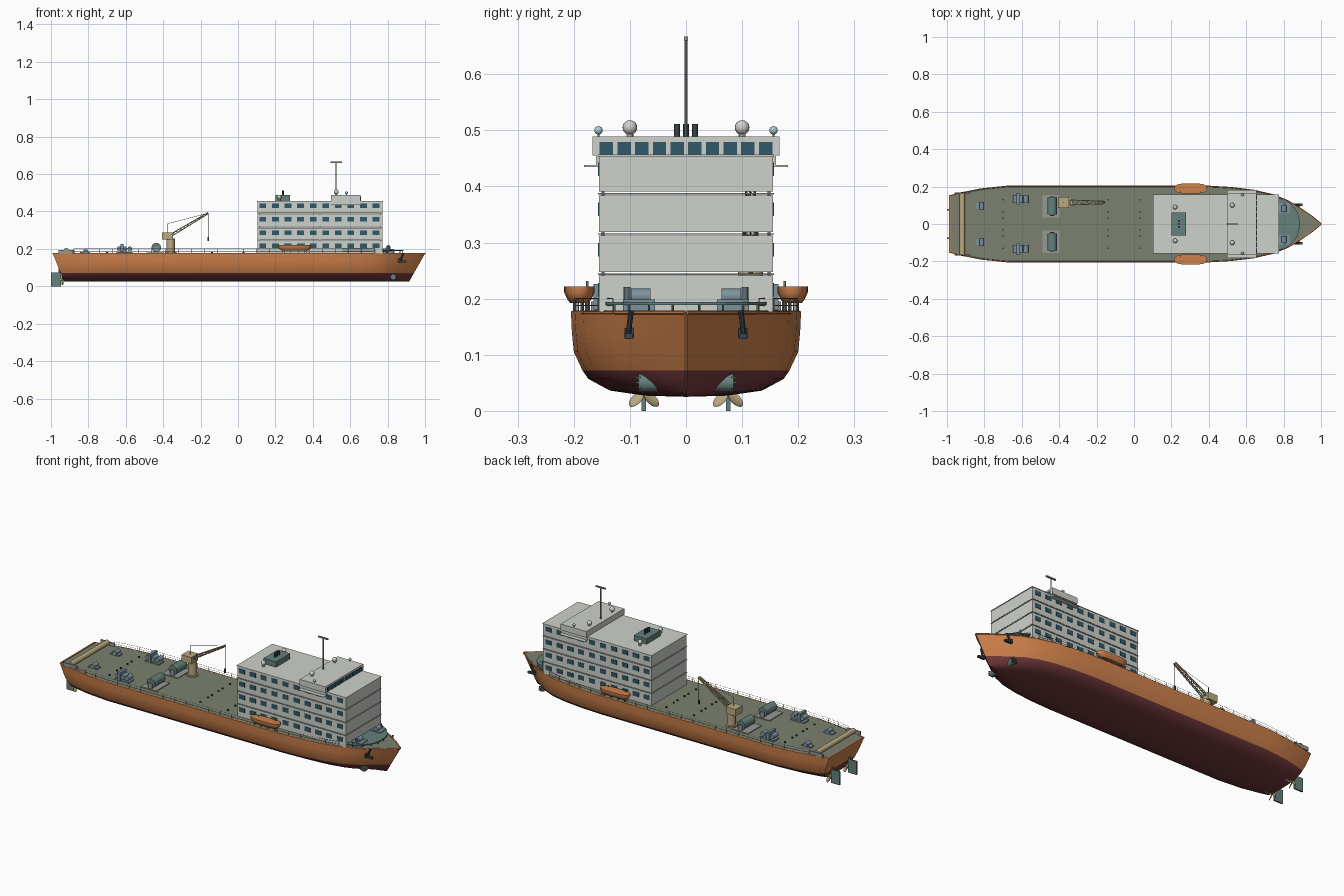
import bpy, bmesh, math
from mathutils import Vector, Matrix

if "Cube" in bpy.data.objects:
    bpy.data.objects.remove(bpy.data.objects["Cube"])

MATS = {}
COL = dict(orange=(.62, .22, .07), red=(.17, .04, .045), deck=(.2, .22, .16), white=(.62, .64, .6),
           glass=(.03, .1, .14), teal=(.13, .22, .2), blue=(.2, .29, .34), tan=(.5, .41, .22),
           dark=(.04, .06, .07), steel=(.3, .32, .3), pale=(.4, .62, .65))

def mat(c):
    if c not in MATS:
        MATS[c] = bpy.data.materials.new(c)
        MATS[c].diffuse_color = (*COL[c], 1)
    return MATS[c]

class Part:
    """Collects primitives into one named mesh object."""
    def __init__(self, name, *cols):
        self.name, self.cols, self.bm = name, cols, bmesh.new()
    def box(self, x0, x1, y0, y1, z0, z1):
        m = Matrix.Translation(((x0+x1)/2, (y0+y1)/2, (z0+z1)/2)) @ Matrix.Diagonal((abs(x1-x0), abs(y1-y0), z1-z0, 1))
        bmesh.ops.create_cube(self.bm, size=1, matrix=m)
    def rod(self, p, q, r, n=6, r2=None):
        p, q = Vector(p), Vector(q)
        d = q - p
        m = Matrix.Translation((p+q)/2) @ d.to_track_quat('Z', 'Y').to_matrix().to_4x4()
        bmesh.ops.create_cone(self.bm, cap_ends=True, segments=n, radius1=r, radius2=r if r2 is None else r2,
                              depth=d.length, matrix=m)
    def ball(self, c, r):
        bmesh.ops.create_uvsphere(self.bm, u_segments=16, v_segments=10, radius=r, matrix=Matrix.Translation(c))
    def loft(self, rings, caps=True):
        vs = [[self.bm.verts.new(p) for p in ring] for ring in rings]
        n = len(vs[0])
        for a, b in zip(vs, vs[1:]):
            for i in range(n):
                self.bm.faces.new((a[i], a[(i+1) % n], b[(i+1) % n], b[i]))
        if caps:
            self.bm.faces.new(vs[0]); self.bm.faces.new(vs[-1])
    def done(self, smooth=True):
        bmesh.ops.recalc_face_normals(self.bm, faces=self.bm.faces[:])
        me = bpy.data.meshes.new(self.name)
        self.bm.to_mesh(me); self.bm.free()
        for c in self.cols:
            me.materials.append(mat(c))
        ob = bpy.data.objects.new(self.name, me)
        bpy.context.collection.objects.link(ob)
        if smooth:
            me.shade_smooth()
            me.set_sharp_from_angle(angle=math.radians(32))
        return ob

# Hull: cross-section lofted along stations (deck x, half width, rake of keel)
ST = [(-.99, .152, .06), (-.93, .168, .035), (-.82, .19, .01), (-.68, .205, 0), (.4, .205, 0), (.52, .198, 0),
      (.64, .183, -.01), (.74, .16, -.025), (.82, .128, -.045), (.89, .085, -.065), (.95, .043, -.078), (1, .002, -.085)]
PROF = [(1, .175), (.992, .14), (.975, .105), (.9, .072), (.85, .057), (.66, .036), (.35, .027)]
def half_width(x):
    for (a, wa, _), (b, wb, _) in zip(ST, ST[1:]):
        if a <= x <= b:
            return wa + (wb-wa)*(x-a)/(b-a)
    return .15
hull = Part("hull", "orange", "red")
rings = []
for x, w, k in ST:
    half = [(x + k*(.175-z)/.15, w*f, z) for f, z in PROF]
    rings.append(half + [(x+k, 0, .025)] + [(a, -b, c) for a, b, c in reversed(half)])
hull.loft(rings)
bmesh.ops.bisect_plane(hull.bm, geom=hull.bm.verts[:]+hull.bm.edges[:]+hull.bm.faces[:],
                       plane_co=(0, 0, .072), plane_no=(0, 0, 1))
for f in hull.bm.faces:
    f.material_index = int(f.calc_center_median().z < .072)
hull.done()

# Deck plate and low gunwale
deck = Part("main_deck", "deck")
outline = [(x*.992, w*.97) for x, w, _ in ST]
outline += [(x, -y) for x, y in reversed(outline)]
deck.loft([[(x, y, z) for x, y in outline] for z in (.17, .1765)])
deck.done(False)
gun = Part("gunwale", "orange")
for s in (1, -1):
    for (a, wa, _), (b, wb, _) in zip(ST, ST[1:]):
        gun.rod((a, s*wa*.985, .175), (b, s*wb*.985, .175), .0035)
gun.box(-.99, -.983, -.15, .15, .172, .179)
gun.done()

# Railings along both sides
rail = Part("railings", "steel")
xs = [-.88 + i*.07 for i in range(25)]
for s in (1, -1):
    pts = [(x, s*(half_width(x)-.006)) for x in xs]
    for x, y in pts:
        rail.rod((x, y, .174), (x, y, .2), .0012, 4)
    for (x, y), (u, v) in zip(pts, pts[1:]):
        for z in (.188, .2):
            rail.rod((x, y, z), (u, v, z), .0007, 4)
rail.done()

# Accommodation block: four floors, thin slabs and stanchions between
house, slabs, win = Part("accommodation_floors", "white"), Part("floor_slabs", "steel"), Part("windows", "glass")
X0, X1, HY, PITCH = .104, .772, .155, .0715
for i in range(4):
    z = .176 + i*PITCH
    house.box(X0, X1, -HY, HY, z, z+.065)
    if i < 3:
        slabs.box(X0-.002, X1+.002, -HY-.002, HY+.002, z+.0665, z+.069)
        for x in (X0+.01, (X0+X1)/2, X1-.01):
            for s in (1, -1):
                slabs.rod((x, s*.148, z+.064), (x, s*.148, z+.073), .003)
    for s in (1, -1):
        for j in range(10):
            x = .133 + j*.0672
            win.box(x-.018, x+.018, s*(HY-.002), s*(HY+.002), z+.028, z+.052)
house.box(X0-.003, X1+.003, -HY-.002, HY+.002, .4535, .457)
house.done(False); slabs.done()

# Bridge with forward windows and wings
bridge = Part("bridge", "white")
bridge.box(.497, .655, -.167, .167, .455, .489)
bridge.box(.497, .655, -.16, .16, .436, .456)
bridge.box(.497, .655, -.182, .182, .435, .438)
bridge.done(False)
for j in range(10):
    y = (j-4.5)*.0315
    win.box(.653, .6575, y-.012, y+.012, .457, .479)
win.done(False)

# Funnel housing with exhausts
fun = Part("funnel_housing", "teal")
fun.box(.2, .278, -.062, .062, .457, .487)
fun.done(False)
ex = Part("exhaust_pipes", "dark")
for y in (-.016, 0, .016):
    ex.rod((.24, y, .485), (.24, y, .511), .005, 12)
ex.done()

# Mast, domes and lamps on the roof
mast = Part("mast", "steel")
mast.rod((.525, 0, .488), (.525, 0, .662), .003, 10)
mast.box(.495, .555, -.004, .004, .66, .667)
mast.done()
dome, lamp = Part("radar_domes", "white"), Part("search_lights", "pale")
for s in (1, -1):
    dome.ball((.525, s*.1, .505), .013)
    dome.rod((.525, s*.1, .488), (.525, s*.1, .497), .006, 10)
    dome.rod((.22, s*.09, .456), (.22, s*.09, .475), .007, 10)
    dome.ball((.22, s*.09, .477), .012)
    lamp.ball((.58, s*.156, .5), .0075)
    lamp.rod((.58, s*.156, .488), (.58, s*.156, .497), .002)
dome.done(); lamp.done()

# Lifeboats on cradles
boat, cradle = Part("lifeboats", "orange"), Part("boat_cradles", "steel")
for s in (1, -1):
    rings = []
    for z, kx, ky in ((.192, .8, .6), (.199, .92, .8), (.211, 1, 1), (.222, 1, 1)):
        ring = []
        for a in range(24):
            c, d = math.cos(a*math.tau/24), math.sin(a*math.tau/24)
            ring.append((.303 + .088*kx*math.copysign(abs(c)**.6, c), s*.19 + .027*ky*math.copysign(abs(d)**.7, d), z))
        rings.append(ring)
    boat.loft(rings)
    for x in (.24, .28, .325, .365):
        for y in (.178, .186, .199):
            cradle.rod((x, s*y, .172), (x, s*y, .196), .002)
    for x in (.25, .355):
        cradle.rod((x, s*.176, .172), (x, s*.176, .231), .002)
boat.done(); cradle.done()

# Deck crane: pedestal, cab, lattice boom, stay and hook
crane = Part("deck_crane", "tan")
CY = .115
crane.rod((-.36, CY, .175), (-.36, CY, .255), .022, 20)
crane.rod((-.36, CY, .175), (-.36, CY, .183), .03, 20)
crane.box(-.407, -.347, CY-.03, CY+.03, .25, .288)
def boom(t, dy, dz):
    k = 1 - .5*t
    return (-.355 + .195*t, CY + dy*k, .275 + .116*t + dz*k)
for dy in (-.014, .014):
    for dz in (-.007, .007):
        crane.rod(boom(0, dy, dz), boom(1, dy, dz), .0025)
for i in range(10):
    a, b, f = i/10, (i+1)/10, (-1)**i
    for s in (1, -1):
        crane.rod(boom(a, s*.014, -.007*f), boom(b, s*.014, .007*f), .0015, 4)
        crane.rod(boom(a, -.014*f, s*.007), boom(b, .014*f, s*.007), .0015, 4)
crane.done()
rig = Part("crane_rigging", "dark")
rig.rod((-.375, CY, .285), (-.375, CY, .335), .002)
rig.rod((-.375, CY, .335), (-.16, CY, .391), .001, 4)
rig.rod((-.16, CY, .391), (-.16, CY, .26), .001, 4)
rig.box(-.164, -.156, CY-.004, CY+.004, .242, .264)
rig.done()

# Stern roller, cable drums, winches, bollards
roller = Part("stern_roller", "tan")
roller.rod((-.918, -.163, .191), (-.918, .163, .191), .014, 20)
roller.done()
drum, frame, winch = Part("cable_drums", "teal"), Part("drum_frames", "steel"), Part("deck_winches", "blue")
boll = Part("bollards", "dark")
for s in (1, -1):
    drum.rod((-.437, s*.05, .207), (-.437, s*.142, .207), .025, 24)
    frame.box(-.49, -.395, s*.035, s*.155, .175, .181)
    for y in (.046, .146):
        frame.box(-.449, -.425, s*(y-.003), s*(y+.003), .178, .21)
    frame.box(-.96, -.875, s*.163, s*.169, .175, .195)
    winch.box(-.65, -.565, s*.11, s*.155, .175, .184)
    for x in (-.635, -.605, -.578):
        winch.rod((x, s*.112, .2), (x, s*.153, .2), .013, 14)
    winch.box(-.627, -.612, s*.105, s*.165, .18, .226)
    winch.box(-.845, -.79, s*.08, s*.112, .175, .183)
    winch.rod((-.815, s*.078, .19), (-.815, s*.116, .19), .012, 14)
    # Foredeck windlass
    winch.box(.775, .835, s*.055, s*.112, .175, .198)
    winch.rod((.803, s*.063, .204), (.803, s*.098, .204), .014, 14)
    winch.rod((.805, s*.105, .19), (.805, s*.105, .221), .006, 10)
    for x in (-.7, -.14, .03):
        for y in (.03, .065, .13):
            boll.rod((x, s*y, .175), (x, s*y, .183), .005, 8)
drum.done(); frame.done(); winch.done(); boll.done()

# Raised foredeck platform
fore = Part("foredeck_platform", "teal")
ol = [(.765, .145), (.8, .136), (.84, .108), (.872, .07), (.885, .025)]
ol += [(x, -y) for x, y in reversed(ol)]
fore.loft([[(x, y, z) for x, y in ol] for z in (.189, .194)])
for x, y in ol:
    fore.rod((x-.006, y*.94, .174), (x-.006, y*.94, .19), .002)
fore.done(False)

# Anchors, bow thrusters, rudders and propellers
anchor, thr = Part("anchors", "dark"), Part("bow_thrusters", "teal")
rud, prop = Part("rudders", "teal"), Part("propellers", "tan")
for s in (1, -1):
    anchor.rod((.885, s*.098, .178), (.868, s*.103, .135), .005, 8)
    anchor.box(.862, .9, s*.095, s*.109, .128, .138)
    anchor.box(.856, .866, s*.094, s*.11, .13, .148)
    thr.rod((.83, s*.04, .05), (.83, s*.085, .05), .016, 18)
    for k in (-1, 0, 1):
        thr.box(.814, .846, s*.08, s*.09, .049+k*.009, .051+k*.009)
    rud.box(-1, -.947, s*.075-.004, s*.075+.004, 0, .075)
    rud.rod((-.955, s*.075, .07), (-.955, s*.075, .12), .005, 8)
    prop.rod((-.95, s*.075, .034), (-.89, s*.075, .034), .007, 12)
    for i in range(4):
        a = math.pi/4 + i*math.pi/2
        m = (Matrix.Translation((-.938, s*.075, .034)) @ Matrix.Rotation(a, 4, 'X') @ Matrix.Translation((0, 0, .019))
             @ Matrix.Rotation(.5, 4, 'Z') @ Matrix.Diagonal((.003, .01, .017, 1)))
        bmesh.ops.create_uvsphere(prop.bm, u_segments=12, v_segments=8, radius=1, matrix=m)
anchor.done(); thr.done(); rud.done(False); prop.done()

for m in bpy.data.materials:
    if m.users and not m.is_grease_pencil:
        m.use_nodes = True
        m.node_tree.nodes["Principled BSDF"].inputs["Base Color"].default_value = m.diffuse_color
